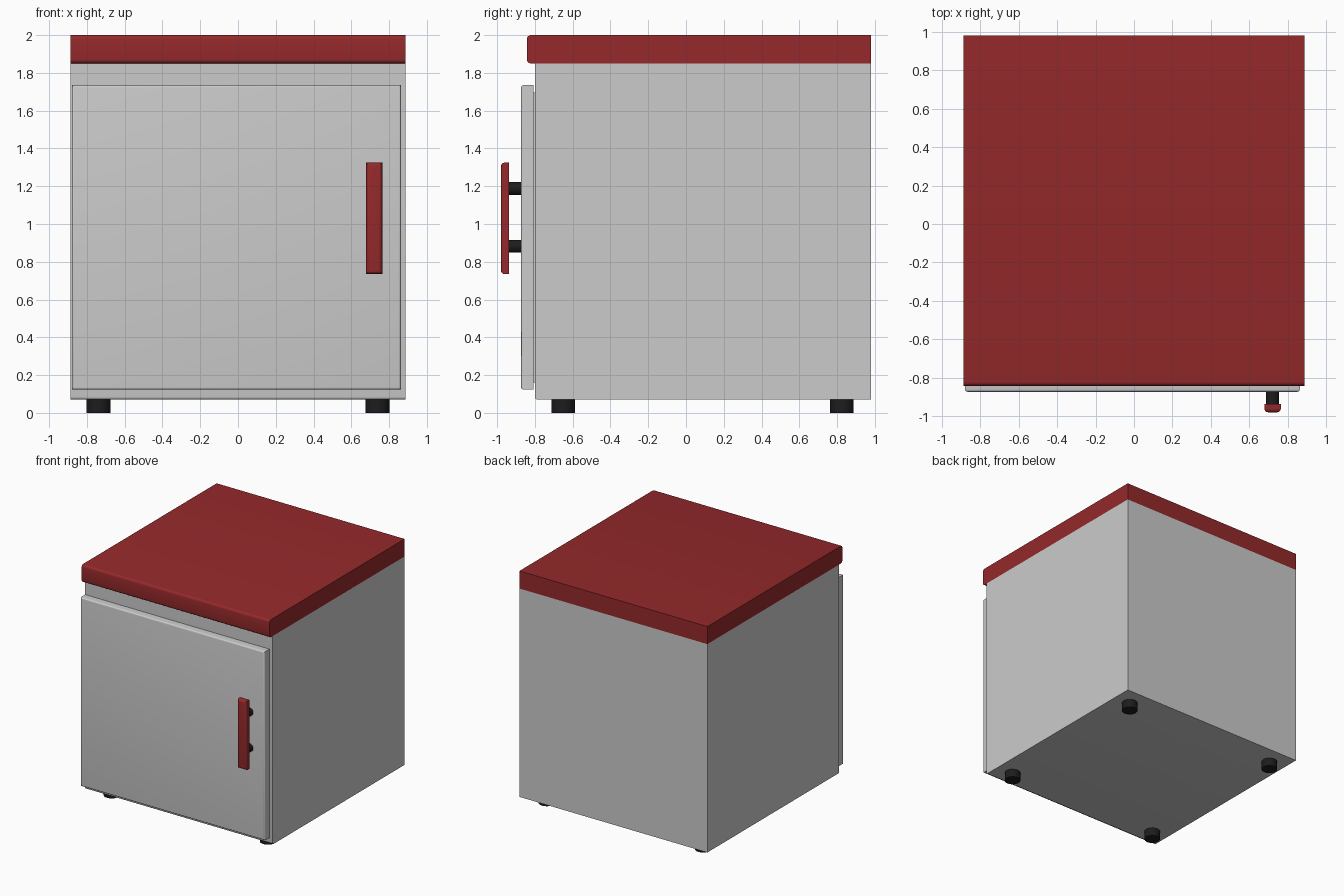
import bpy, bmesh
from mathutils import Matrix, Vector

if "Cube" in bpy.data.objects:
    bpy.data.objects.remove(bpy.data.objects["Cube"])


def material(name, color):
    m = bpy.data.materials.new(name)
    m.diffuse_color = color
    m.use_nodes = True
    m.node_tree.nodes["Principled BSDF"].inputs["Base Color"].default_value = m.diffuse_color
    return m


RED = material("red", (0.30, 0.022, 0.024, 1))
BLACK = material("black", (0.012, 0.012, 0.012, 1))


def finish(name, bm, mat):
    me = bpy.data.meshes.new(name)
    bm.to_mesh(me)
    bm.free()
    ob = bpy.data.objects.new(name, me)
    bpy.context.collection.objects.link(ob)
    if mat:
        me.materials.append(mat)
    bpy.context.view_layer.objects.active = ob
    ob.select_set(True)
    bpy.ops.object.shade_smooth_by_angle(angle=0.6)
    ob.select_set(False)
    return ob


def box(name, lo, hi, mat=None, bevel=0, pick="front"):
    """Box from corner to corner; rounds edges of the front face."""
    lo, hi = Vector(lo), Vector(hi)
    bm = bmesh.new()
    bmesh.ops.create_cube(bm, size=1, matrix=Matrix.Translation((lo + hi) / 2)
                          @ Matrix.Diagonal((*(hi - lo), 1)))
    if bevel:
        edges = []
        for e in bm.edges:
            a, b = (v.co for v in e.verts)
            front = max(a.y, b.y) < lo.y + 1e-4
            along_x = abs(a.z - b.z) < 1e-4
            low = max(a.z, b.z) < lo.z + 1e-4
            if front and (pick == "front" or (pick == "horizontal" and along_x)
                          or (pick == "bottom" and low)):
                edges.append(e)
        bmesh.ops.bevel(bm, geom=edges, offset=bevel, segments=4,
                        profile=0.5, affect='EDGES')
    return finish(name, bm, mat)


def cylinder(name, center, radius, depth, axis='Z', mat=None):
    bm = bmesh.new()
    rot = Matrix.Rotation(1.5707963, 4, 'X') if axis == 'Y' else Matrix()
    bmesh.ops.create_cone(bm, cap_ends=True, segments=32, radius1=radius,
                          radius2=radius, depth=depth,
                          matrix=Matrix.Translation(center) @ rot)
    return finish(name, bm, mat)


# Cabinet and worktop
box("cabinet_body", (-0.888, -0.80, 0.07), (0.888, 0.98, 1.85), None, 0.015, "bottom")
box("worktop", (-0.888, -0.842, 1.85), (0.888, 0.98, 2.0), RED, 0.02, "horizontal")

# Door with a recessed seal behind it
box("door", (-0.88, -0.873, 0.123), (0.863, -0.808, 1.735), None, 0.013)
box("door_seal", (-0.84, -0.81, 0.16), (0.823, -0.798, 1.695))

# Handle bar on two posts
box("handle_bar", (0.678, -0.98, 0.735), (0.764, -0.938, 1.325), RED, 0.02)
for label, z in (("lower", 0.882), ("upper", 1.188)):
    cylinder(f"handle_post_{label}", (0.721, -0.905, z), 0.034, 0.074, 'Y', BLACK)

# Feet
for side, x in (("left", -0.738), ("right", 0.738)):
    for end, y in (("front", -0.65), ("back", 0.825)):
        cylinder(f"foot_{end}_{side}", (x, y, 0.0375), 0.063, 0.075, 'Z', BLACK)
